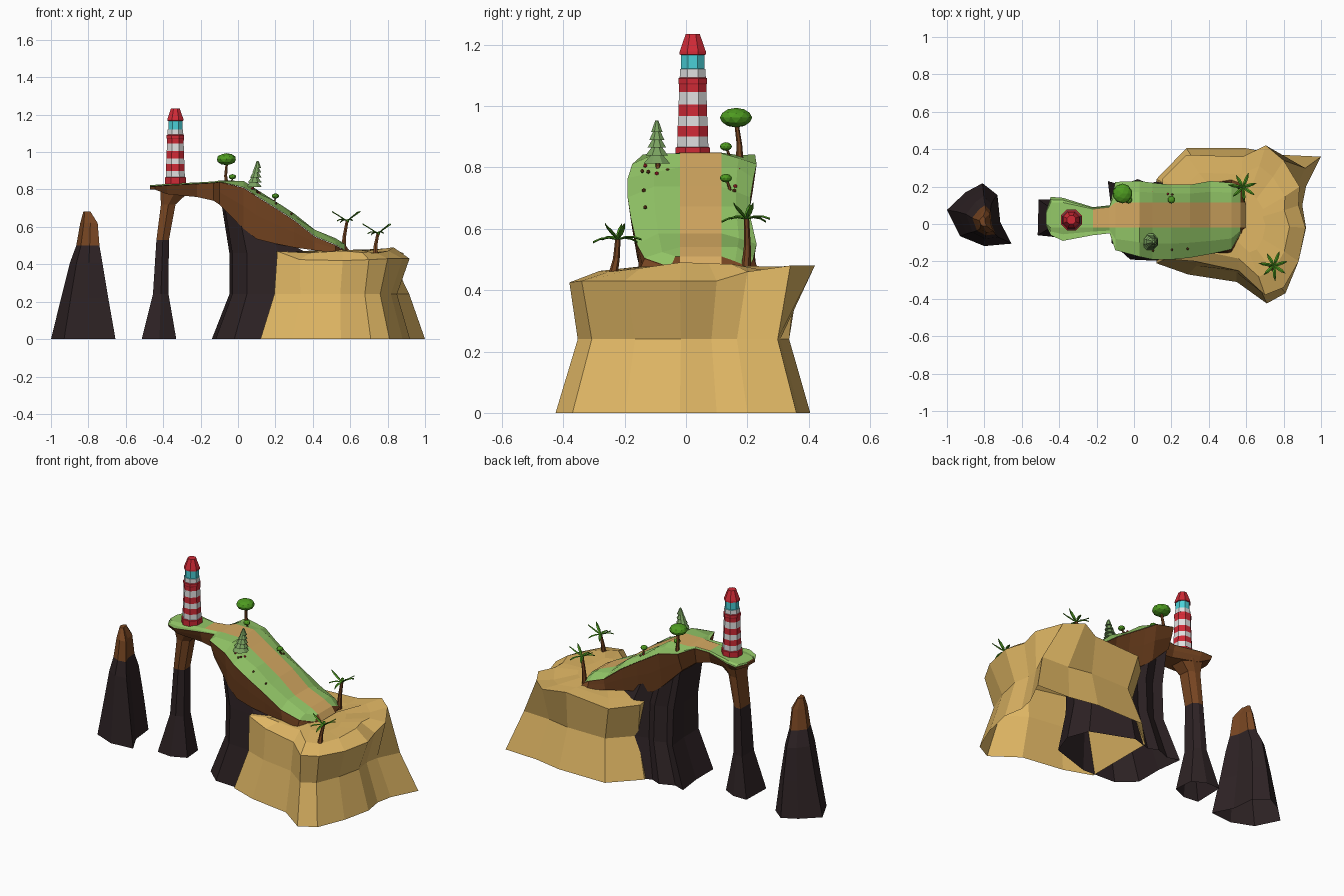
import bpy, bmesh, math, random
from mathutils import Vector, Matrix

if "Cube" in bpy.data.objects:
    bpy.data.objects.remove(bpy.data.objects["Cube"])

random.seed(4)

def mat(name, r, g, b):
    m = bpy.data.materials.new(name)
    lin = [(c / 255 / 12.92 if c < 10 else ((c / 255 + 0.055) / 1.055) ** 2.4) for c in (r, g, b)]
    m.diffuse_color = (*lin, 1)
    m.use_nodes = True
    m.node_tree.nodes["Principled BSDF"].inputs["Base Color"].default_value = m.diffuse_color
    return m

DARK = mat("dark_rock", 45, 34, 36)
BROWN = mat("brown_rock", 120, 70, 34)
SAND = mat("sand", 223, 182, 100)
GRASS = mat("grass", 148, 200, 104)
PATH = mat("path", 214, 170, 98)
RED = mat("red_paint", 208, 42, 54)
WHITE = mat("white_paint", 222, 222, 222)
CYAN = mat("lamp_glass", 75, 208, 215)
LEAF = mat("leaf_green", 78, 155, 32)
FIR = mat("fir_green", 122, 162, 96)

def finish(name, bm, mats, rule=None):
    bmesh.ops.recalc_face_normals(bm, faces=bm.faces)
    if rule:
        for f in bm.faces:
            f.material_index = rule(f.calc_center_median())
    me = bpy.data.meshes.new(name)
    bm.to_mesh(me)
    bm.free()
    for m in mats:
        me.materials.append(m)
    ob = bpy.data.objects.new(name, me)
    bpy.context.collection.objects.link(ob)
    return ob

def loft(name, rings, mats, rule=None, closed=True, caps=(True, True)):
    """Skin a list of equal-length point rings."""
    bm = bmesh.new()
    vs = [[bm.verts.new(p) for p in r] for r in rings]
    n = len(rings[0])
    for a, b in zip(vs, vs[1:]):
        for i in range(n if closed else n - 1):
            j = (i + 1) % n
            bm.faces.new((a[i], a[j], b[j], b[i]))
    if closed:
        for r, c in ((vs[0], caps[0]), (vs[-1], caps[1])):
            if c:
                bm.faces.new(r)
    return finish(name, bm, mats, rule)

def scaled(base, old, new, sx, sy, z):
    return [(new[0] + (x - old[0]) * sx, new[1] + (y - old[1]) * sy, z) for x, y in base]

def circle(x, y, z, r, n):
    return [(x + r * math.cos(2 * math.pi * (i + .5) / n),
             y + r * math.sin(2 * math.pi * (i + .5) / n), z) for i in range(n)]

OPEN = (False, True)   # rock feet are open underneath

# Lone sea stack
base = [(-1, .075), (-.9, .17), (-.81, .218), (-.73, .155), (-.715, .01), (-.655, -.105), (-.8, -.118), (-.93, -.065)]
o = (-.828, .05)
loft("sea_stack", [scaled(base, o, c, sx, sy, z) for c, sx, sy, z in (
    (o, 1, 1, 0), ((-.82, .045), .73, .84, .22), ((-.812, .035), .5, .68, .41), ((-.803, .02), .36, .48, .5),
    ((-.797, .015), .27, .36, .62), ((-.808, .015), .11, .16, .682))],
    [DARK, BROWN], lambda c: int(c.z > .5), caps=OPEN)

# Pillar carrying the lighthouse end of the arch
base = [(-.515, -.06), (-.42, -.07), (-.33, -.03), (-.34, .09), (-.42, .13), (-.51, .13)]
o = (-.42, .03)
loft("arch_pillar", [scaled(base, o, c, sx, sy, z) for c, sx, sy, z in (
    (o, 1, 1, 0), ((-.412, .03), .45, .6, .24), ((-.402, .03), .36, .5, .53),
    ((-.372, .03), .42, .55, .72), ((-.335, .03), .85, .75, .79))],
    [DARK, BROWN], lambda c: int(c.z > .53), caps=OPEN)

# Main cliff, dark rock sunk into the sand
base = [(-.12, -.1), (-.02, -.19), (.2, -.2), (.45, -.12), (.5, .02), (.45, .15), (.2, .25), (.08, .215), (.02, .24),
        (-.07, .205), (-.14, .23), (-.12, .07)]
o = (.15, .03)
rings = [scaled(base, o, (.15 + d, .03), sx, sy, z) for d, sx, sy, z in (
    (0, 1, 1, 0), (.03, .78, .85, .24), (.03, .78, .8, .46))]
rings.append([(x - .03, y, .68 - .55 * x) for x, y, z in scaled(base, o, (.17, .03), .78, .75, 0)])
loft("cliff", rings, [DARK], caps=OPEN)

# Grassy land: x, y min, y max, crest height, rock bottom height, rock narrowing
land = [(-.47, -.01, .07, .825, .80, 0), (-.445, -.06, .145, .825, .80, .01), (-.38, -.09, .14, .83, .775, .035),
        (-.22, -.06, .09, .838, .76, .02), (-.13, -.05, .10, .843, .74, .015), (-.1, -.14, .225, .848, .72, .045),
        (.03, -.175, .23, .846, .59, .035), (.1, -.19, .22, .80, .535, .035), (.2, -.19, .21, .737, .51, .03),
        (.3, -.18, .21, .672, .49, .025), (.41, -.16, .23, .585, .475, .015), (.52, -.135, .22, .54, .46, -.02),
        (.57, -.05, .205, .51, .455, -.03)]

def crest(x):
    for a, b in zip(land, land[1:]):
        if x <= b[0]:
            return a[3] + (b[3] - a[3]) * (x - a[0]) / (b[0] - a[0])
    return .48

top, rock = [], []
for i, (x, a, b, z, zb, k) in enumerate(land):
    e = z - (.035 if x > -.1 else .006)
    p, q = max(a + .01, -.02), min(b - .01, .115)
    j = .008 * (-1) ** i if x > 0 else 0
    top.append([(x, a, e), (x, (a + p) / 2, z - .008 + j), (x, p, z), (x, q, z),
                (x, (b + q) / 2, z - .008 - j), (x, b, e)])
    zm = e + (zb - e) * .45
    rock.append([(x, a, e - .002), (x, a + k * .4, zm), (x, a + k, zb),
                 (x, b - k, zb), (x, b - k * .4, zm), (x, b, e - .002)])
# path runs down off the end of the grass onto the sand
top.append([(.575, -.05, .474), (.58, -.03, .474), (.595, -.02, .474), (.595, .115, .474), (.58, .16, .474), (.572, .205, .474)])
loft("grass_top", top, [GRASS, PATH, BROWN],
     lambda c: 1 if c.x > -.2 and abs(c.y - .045) < .03 else (2 if c.x > .573 else 0), closed=False)
loft("land_rock", rock, [BROWN])

# Beach block, open underneath
foot = [(.12, -.21), (.29, -.27), (.55, -.31), (.71, -.425), (.81, -.37), (.88, -.2), (.92, -.02), (.9, .1),
        (.92, .2), (1, .36), (.78, .37), (.6, .405), (.28, .405), (.12, .24)]
rim = [(.21, -.19, .47), (.33, -.2, .425), (.56, -.25, .42), (.70, -.38, .425), (.8, -.34, .43), (.88, -.2, .43),
       (.917, -.02, .43), (.88, .1, .43), (.885, .2, .46), (.8, .34, .48), (.705, .42, .48), (.58, .36, .47),
       (.28, .37, .45), (.15, .24, .46)]
mid = scaled(foot, (.56, 0), (.555, 0), .82, .83, .24)
inner = [(.56 + (x - .56) * .76, y * .74, .472 + random.uniform(-.015, .022)) for x, y, z in rim]
core = [(.56 + (x - .56) * .4, y * .4, .47 + random.uniform(-.015, .012)) for x, y, z in rim]
loft("beach", [[(x, y, 0) for x, y in foot], mid, rim, inner, core], [SAND], caps=OPEN)

# Striped lighthouse
LX, LY = -.335, .022
prof = [(.061, .825), (.061, .864), (.055, .867), (.054, .90), (.053, .935), (.051, .967), (.05, 1.005), (.048, 1.045),
        (.049, 1.07), (.051, 1.075), (.051, 1.09), (.046, 1.093), (.045, 1.12), (.041, 1.122), (.041, 1.166),
        (.047, 1.168), (.046, 1.178), (.025, 1.234)]

def stripe(c):
    z = c.z
    if 1.1205 < z < 1.1665:
        return 2
    return int(.867 < z < .9 or .935 < z < .967 or 1.005 < z < 1.045 or 1.0925 < z < 1.1205)
loft("lighthouse", [circle(LX, LY, z, r, 8) for r, z in prof], [RED, WHITE, CYAN], stripe)

# Plants
def trunk(name, p, q, r):
    p, q = Vector(p), Vector(q)
    bend = (p + q) / 2 + Vector((-.006, .004, 0))
    loft(name, [circle(*c, s, 6) for c, s in ((p, r * 1.5), (bend, r), (q, r * .8))], [BROWN])

def crown(name, c, r, h):
    bm = bmesh.new()
    bmesh.ops.create_icosphere(bm, subdivisions=2, radius=1,
                               matrix=Matrix.Translation(c) @ Matrix.Diagonal((r, r, h, 1)))
    finish(name, bm, [LEAF])

trunk("round_tree_trunk", (-.06, .175, .81), (-.06, .165, .94), .009)
crown("round_tree_crown", (-.062, .163, .962), .053, .032)
for i, (x, y, z) in enumerate([(-.03, .13, .868), (.2, .13, .765)]):
    trunk(f"shrub_trunk_{i}", (x + .005, y + .015, z - .06), (x, y, z), .005)
    crown(f"shrub_crown_{i}", (x, y, z), .02, .014)

# Fir tree of stacked cones
fx, fy = .085, -.095
trunk("fir_trunk", (fx, fy, .77), (fx, fy, .84), .008)
for i in range(5):
    z, r = .812 + i * .026, .047 - i * .0068
    cx = fx + i * .005
    loft(f"fir_tier_{i}", [circle(cx, fy, z, r, 8), circle(cx, fy, z + .036, r * .3, 8)], [FIR])

# Palms with thin spreading fronds
def palm(name, foot, head):
    trunk(name + "_trunk", foot, head, .011)
    h = Vector(head)
    for k in range(7):
        a = 2 * math.pi * k / 7 + .3
        d, s = Vector((math.cos(a), math.sin(a), 0)), Vector((-math.sin(a), math.cos(a), 0))
        L = .074 + .008 * (k % 2)
        rise, sag = ((.05, .0), (.035, .035), (.03, .04))[k % 3]
        rings = []
        for t, w in ((0, .003), (.35, .009), (.7, .008), (1, .001)):
            c = h + d * L * t + Vector((0, 0, rise * t - sag * t * t))
            rings.append([c - s * w, c + Vector((0, 0, .004)), c + s * w, c - Vector((0, 0, .003))])
        loft(f"{name}_frond_{k}", rings, [LEAF])

palm("palm_back", (.565, .195, .46), (.583, .197, .632))
palm("palm_front", (.735, -.24, .44), (.748, -.222, .565))

# Stones around the fir, and scattered red flowers
spots = [(fx + .03 * math.cos(k * 1.1), fy + .04 * math.sin(k * 1.1)) for k in range(6)]
spots += [(random.uniform(-.05, .45), random.choice((-.13, .16)) + random.uniform(-.015, .015)) for k in range(9)]
for i, (x, y) in enumerate(spots):
    bm = bmesh.new()
    bmesh.ops.create_icosphere(bm, subdivisions=1, radius=.007,
                               matrix=Matrix.Translation((x, y, crest(x) - .01)))
    finish(f"flower_{i}" if i % 4 == 0 else f"stone_{i}", bm, [RED if i % 4 == 0 else BROWN])
